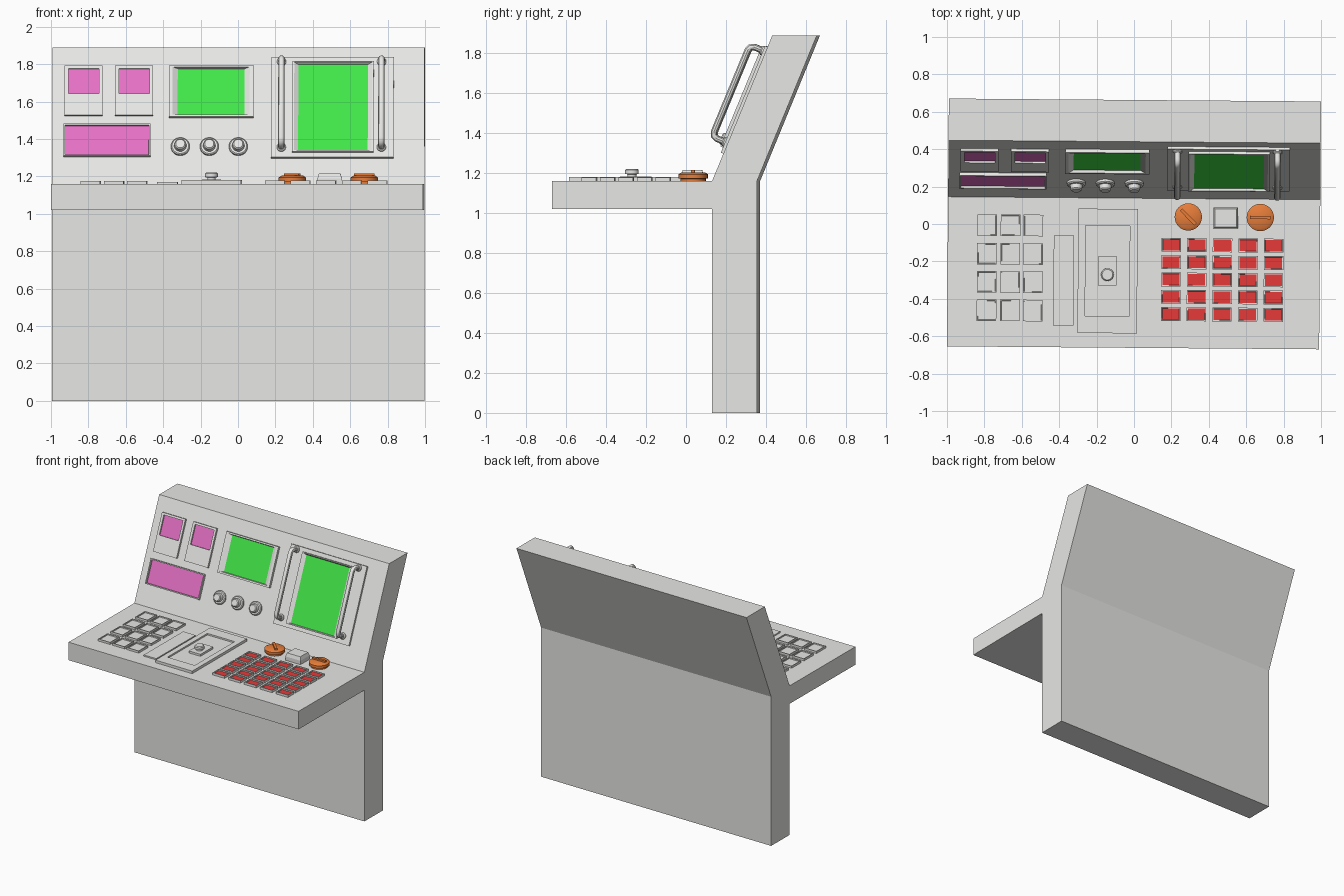
import bpy, bmesh, math
from mathutils import Matrix, Vector

if "Cube" in bpy.data.objects:
    bpy.data.objects.remove(bpy.data.objects["Cube"])


def material(name, r, g, b):
    m = bpy.data.materials.new(name)
    m.use_nodes = True
    m.diffuse_color = (r, g, b, 1)
    m.node_tree.nodes["Principled BSDF"].inputs["Base Color"].default_value = (r, g, b, 1)
    return m


GREY = material("light grey", 0.8, 0.8, 0.78)
PINK = material("pink", 0.93, 0.19, 0.66)
GREEN = material("green", 0.065, 0.94, 0.078)
RED = material("red", 0.92, 0.048, 0.048)
ORANGE = material("orange", 0.92, 0.236, 0.048)

# The whole console is turned very slightly about z
TURN = Matrix.Rotation(math.radians(-0.45), 4, 'Z')
DESK_Z, SLOPE_Y = 1.16, 0.138
LEAN = math.atan2(0.73, 0.302)
DESK = TURN @ Matrix.Translation((0, 0, DESK_Z))
PANEL = TURN @ Matrix.Translation((0, SLOPE_Y, DESK_Z)) @ Matrix.Rotation(LEAN, 4, 'X')


def up(z):
    """Distance along the sloped panel for a height above the floor."""
    return (z - DESK_Z - 0.008) / math.sin(LEAN)


def rect(x0, x1, y0, y1, z):
    return [Vector(p) for p in ((x0, y0, z), (x1, y0, z), (x1, y1, z), (x0, y1, z))]


def circle(x, y, r, z, n=32):
    return [Vector((x + r * math.cos(i * math.tau / n), y + r * math.sin(i * math.tau / n), z))
            for i in range(n)]


def add_mesh(name, bm, frame, mats, smooth=False):
    bmesh.ops.recalc_face_normals(bm, faces=bm.faces)
    me = bpy.data.meshes.new(name)
    bm.to_mesh(me)
    bm.free()
    for m in mats:
        me.materials.append(m)
    if smooth:
        me.polygons.foreach_set("use_smooth", [True] * len(me.polygons))
        me.set_sharp_from_angle(angle=math.radians(35))
    ob = bpy.data.objects.new(name, me)
    ob.matrix_world = frame
    bpy.context.collection.objects.link(ob)
    return ob


def loft(name, frame, rings, side=GREY, cap=None, smooth=False):
    """Skin a stack of rings, closing both ends; the last face may be coloured."""
    bm = bmesh.new()
    loops = [[bm.verts.new(p) for p in ring] for ring in rings]
    n = len(loops[0])
    bm.faces.new(loops[0][::-1])
    for a, b in zip(loops, loops[1:]):
        for i in range(n):
            j = (i + 1) % n
            bm.faces.new((a[i], a[j], b[j], b[i]))
    top = bm.faces.new(loops[-1])
    if cap:
        top.material_index = 1
    return add_mesh(name, bm, frame, [side] + ([cap] if cap else []), smooth)


def bezel(name, frame, outer, rim, glass, base, height, floor, cap=None):
    """Raised surround whose inner walls run from rim down to the glass."""
    return loft(name, frame, [rect(*outer, base), rect(*outer, height), rect(*rim, height),
                              rect(*glass, floor)], cap=cap)


def shrink(r, d):
    return (r[0] + d, r[1] - d, r[2] + d, r[3] - d)


def on_panel(x0, x1, z0, z1):
    return (x0, x1, up(z0), up(z1))


def lathe(name, frame, x, y, profile, mat=GREY):
    return loft(name, frame, [circle(x, y, r, z) for r, z in profile], side=mat, smooth=True)


# Console body: side profile swept across the width
profile = [(-0.662, 1.02), (-0.662, DESK_Z), (SLOPE_Y, DESK_Z), (0.44, 1.89),
           (0.663, 1.89), (0.363, 1.16), (0.363, 0), (SLOPE_Y, 0), (SLOPE_Y, 1.02)]
loft("console_body", TURN, [[Vector((x, y, z)) for y, z in profile] for x in (-0.995, 0.995)])

# Gauges on the sloped panel
for i, x in enumerate((-0.93, -0.66)):
    outer = on_panel(x, x + 0.203, 1.53, 1.795)
    glass = on_panel(x + 0.02, x + 0.185, 1.645, 1.78)
    bezel(f"small_gauge_{i + 1}", PANEL, outer, glass, glass, 0, 0.016, 0.005, PINK)
outer = on_panel(-0.935, -0.47, 1.312, 1.483)
bezel("wide_gauge", PANEL, outer, shrink(outer, 0.008), shrink(outer, 0.009),
      0, 0.018, 0.005, PINK)

# Middle screen
outer = on_panel(-0.37, 0.08, 1.52, 1.797)
rim = on_panel(-0.352, 0.06, 1.532, 1.786)
glass = on_panel(-0.325, 0.033, 1.535, 1.782)
bezel("middle_screen", PANEL, outer, rim, glass, 0, 0.02, 0.004, GREEN)

# Large screen on a backing plate
plate = on_panel(0.175, 0.83, 1.305, 1.84)
loft("large_screen_plate", PANEL, [rect(*plate, 0), rect(*plate, 0.015)])
bezel("large_screen", PANEL, on_panel(0.288, 0.723, 1.33, 1.813),
      on_panel(0.298, 0.713, 1.337, 1.807), on_panel(0.32, 0.692, 1.34, 1.8),
      0.015, 0.03, 0.017, GREEN)


# Grab handles either side of the large screen
def handle(name, x, low, high, out):
    cu = bpy.data.curves.new(name, 'CURVE')
    cu.dimensions = '3D'
    cu.bevel_depth, cu.bevel_resolution, cu.use_fill_caps = 0.017, 3, True
    pts = [(low, 0.01), (low, out - 0.025), (low + 0.008, out - 0.007), (low + 0.027, out),
           (high - 0.027, out), (high - 0.008, out - 0.007), (high, out - 0.025), (high, 0.01)]
    sp = cu.splines.new('POLY')
    sp.points.add(len(pts) - 1)
    for p, (s, h) in zip(sp.points, pts):
        p.co = (x, s, h, 1)
    tmp = bpy.data.objects.new(name + "_path", cu)
    bm = bmesh.new()
    bm.from_mesh(tmp.to_mesh())
    tmp.to_mesh_clear()
    bpy.data.objects.remove(tmp)
    add_mesh(name, bm, PANEL, [GREY], smooth=True)
    for tag, s in (("lower", low), ("upper", high)):
        lathe(f"{name}_{tag}_foot", PANEL, x, s, [(0.024, 0.012), (0.024, 0.022), (0.018, 0.028)])


for side, x in (("right", 0.23), ("left", 0.765)):
    handle(f"{side}_handle", x, 0.205, 0.7, 0.087)

# Three dials below the middle screen
for i in range(3):
    lathe(f"dial_{i + 1}", PANEL, -0.31 + 0.155 * i, up(1.365),
          [(0.05, 0), (0.05, 0.012), (0.044, 0.018), (0.033, 0.018), (0.03, 0.042), (0.024, 0.048)])


# Key pads: framed keys with sunken tops
def keypad(name, xs, ys, w, d, height, cap=None):
    for r, y in enumerate(ys):
        for c, x in enumerate(xs):
            outer = (x - w / 2, x + w / 2, y - d / 2, y + d / 2)
            bezel(f"{name}_{r + 1}_{c + 1}", DESK, outer, shrink(outer, 0.006),
                  shrink(outer, 0.007), 0, height, height - 0.008, cap)


keypad("grey_key", (-0.785, -0.66, -0.538), (-0.012, -0.165, -0.315, -0.467), 0.105, 0.115, 0.016)
keypad("red_key", [0.2 + 0.137 * i for i in range(5)],
       [-0.11 - 0.0925 * i for i in range(5)], 0.104, 0.074, 0.018, RED)

# Slider strip
strip = (-0.428, -0.32, -0.545, -0.065)
loft("slider_strip", DESK, [rect(*strip, 0), rect(*strip, 0.01)])

# Joystick tray and stick
tray, well = (-0.298, 0.02, -0.585, 0.08), (-0.258, -0.022, -0.495, -0.01)
bezel("joystick_tray", DESK, tray, well, well, 0, 0.02, 0.008)
pad = (-0.19, -0.09, -0.33, -0.175)
loft("joystick_base", DESK, [rect(*pad, 0.008), rect(*pad, 0.024)])
lathe("joystick_knob", DESK, -0.14, -0.272,
      [(0.022, 0.024), (0.022, 0.034), (0.034, 0.036), (0.034, 0.055), (0.028, 0.061)])

# Orange rotary switches with a grip bar
for side, x, angle in (("right", 0.29, -45), ("left", 0.675, 0)):
    place = DESK @ Matrix.Translation((x, 0.04, 0)) @ Matrix.Rotation(math.radians(angle), 4, 'Z')
    lathe(f"{side}_rotary_switch", place, 0, 0,
          [(0.062, 0), (0.062, 0.012), (0.073, 0.014), (0.073, 0.034), (0.058, 0.044)], ORANGE)
    bar = (-0.055, 0.055, -0.009, 0.009)
    loft(f"{side}_switch_grip", place, [rect(*bar, 0.04), rect(*bar, 0.056)], side=ORANGE)

# Tapered button between the switches
button = (0.425, 0.555, -0.02, 0.092)
loft("square_button", DESK, [rect(*button, 0), rect(*button, 0.03), rect(*shrink(button, 0.008), 0.056)])
